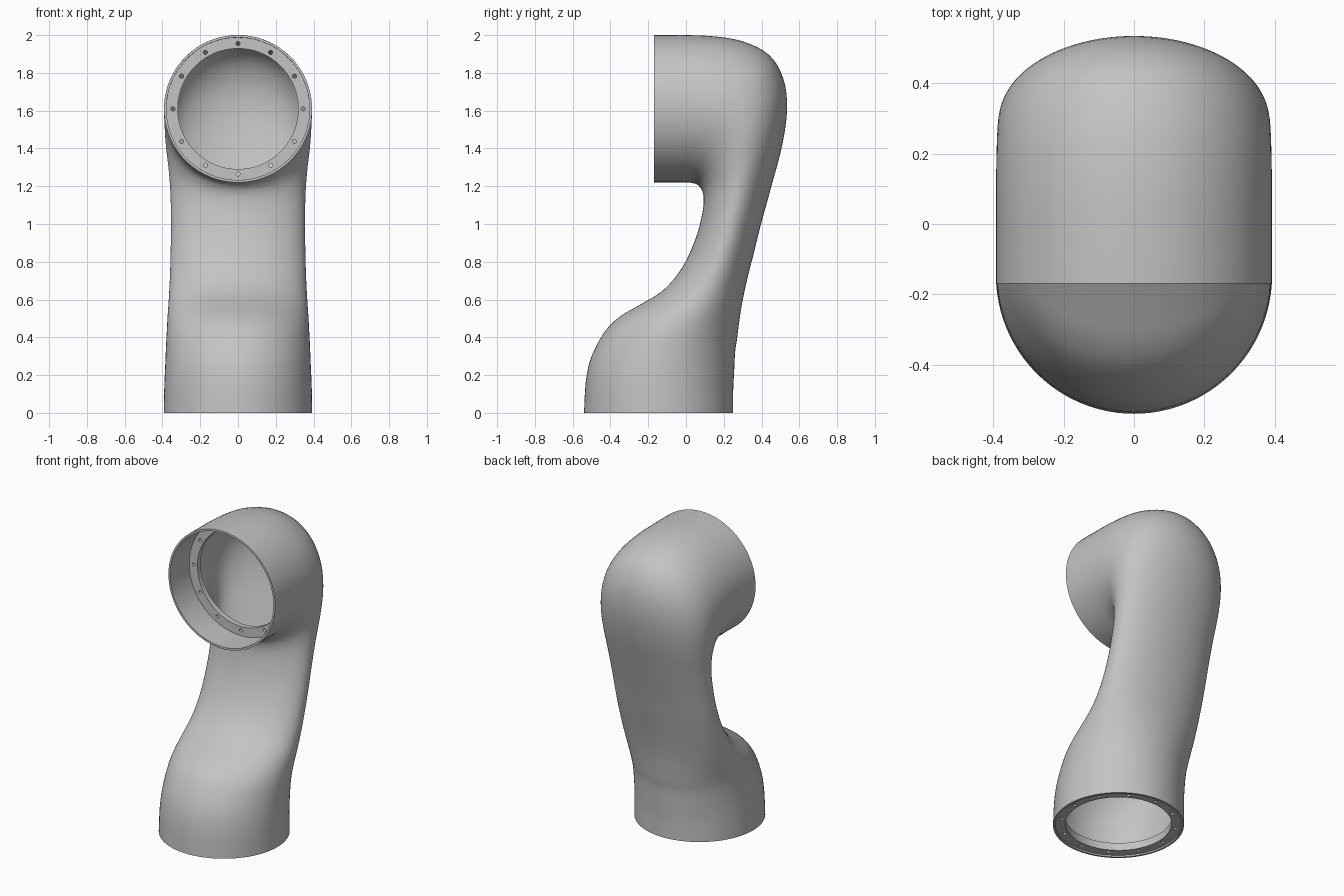
import bpy, bmesh, math
from mathutils import Vector, Matrix

cube = bpy.data.objects.get("Cube")
if cube:
    bpy.data.objects.remove(cube)

grey = bpy.data.materials.new("light_grey")
grey.use_nodes = True
grey.diffuse_color = (0.55, 0.55, 0.55, 1)
grey.node_tree.nodes["Principled BSDF"].inputs["Base Color"].default_value = (0.55, 0.55, 0.55, 1)


def make_object(name, bm):
    bmesh.ops.recalc_face_normals(bm, faces=bm.faces)
    mesh = bpy.data.meshes.new(name)
    bm.to_mesh(mesh)
    bm.free()
    mesh.materials.append(grey)
    obj = bpy.data.objects.new(name, mesh)
    bpy.context.collection.objects.link(obj)
    return obj


def smooth(obj):
    bpy.ops.object.select_all(action='DESELECT')
    obj.select_set(True)
    bpy.context.view_layer.objects.active = obj
    bpy.ops.object.shade_smooth_by_angle(angle=math.radians(35))


def loft_loop(rings):
    """Skin a closed series of vertex rings."""
    bm = bmesh.new()
    loops = [[bm.verts.new(p) for p in ring] for ring in rings]
    n = len(loops[0])
    for a, b in zip(loops, loops[1:] + loops[:1]):
        for i in range(n):
            j = (i + 1) % n
            bm.faces.new((a[i], a[j], b[j], b[i]))
    return bm


# Tube sections: front y, front z, back y, back z, half width
SECTIONS = [
    (-.54, 0, .25, 0, .393), (-.53, .17, .25, .12, .39),
    (-.50, .30, .255, .22, .385), (-.43, .43, .26, .32, .38),
    (-.35, .51, .27, .39, .376), (-.24, .575, .28, .47, .372),
    (-.12, .65, .295, .57, .366), (-.02, .77, .32, .69, .36),
    (.05, .92, .36, .85, .356), (.085, 1.05, .40, 1.01, .355),
    (.094, 1.13, .455, 1.21, .358), (.086, 1.175, .51, 1.42, .368),
    (.07, 1.2, .535, 1.61, .38), (.055, 1.211, .515, 1.77, .387),
    (.035, 1.217, .44, 1.895, .39), (.01, 1.22, .30, 1.967, .392),
    (-.02, 1.22, .13, 1.995, .392), (-.08, 1.22, -.05, 2, .392),
    (-.17, 1.22, -.17, 2, .392)]
WALL, SIDES, STEPS = 0.013, 96, 4


def refine(points):
    """Catmull-Rom interpolation of the section values."""
    vs = [Vector(p) for p in points]
    vs = [2 * vs[0] - vs[1]] + vs + [2 * vs[-1] - vs[-2]]
    out = []
    for a, b, c, d in zip(vs, vs[1:], vs[2:], vs[3:]):
        for k in range(STEPS):
            t = k / STEPS
            out.append(b + (c - a) * (t / 2) + (2 * a - 5 * b + 4 * c - d) * (t * t / 2)
                       + (3 * b - a - 3 * c + d) * (t ** 3 / 2))
    return out + [vs[-2]]


def section_ring(s, inset):
    front, back = Vector((0, s[0], s[1])), Vector((0, s[2], s[3]))
    mid, half = (front + back) / 2, (front - back) / 2
    half = half.normalized() * (half.length - inset)
    side = Vector((s[4] - inset, 0, 0))
    angles = [math.tau * i / SIDES for i in range(SIDES)]
    return [mid + half * math.cos(a) + side * math.sin(a) for a in angles]


# Hollow bent housing with thin open rims
stations = refine(SECTIONS)
outer = [section_ring(s, 0) for s in stations]
inner = [section_ring(s, WALL) for s in reversed(stations)]
smooth(make_object("bent_housing", loft_loop(outer + inner)))


def flange(name, matrix, thickness):
    """Flat ring with twelve bolt holes, thickness along local +z."""
    profile = [(.319, 0), (.385, 0), (.385, thickness), (.319, thickness)]
    rings = [[Vector((r * math.cos(math.tau * i / SIDES), r * math.sin(math.tau * i / SIDES), z))
              for i in range(SIDES)] for r, z in profile]
    bm = loft_loop(rings)
    bm.transform(matrix)
    ring = make_object(name, bm)
    # Bolt hole cutter
    bm = bmesh.new()
    for i in range(12):
        place = Matrix.Rotation(math.tau * i / 12, 4, 'Z') @ Matrix.Translation((.345, 0, thickness / 2))
        bmesh.ops.create_cone(bm, cap_ends=True, segments=16, radius1=.011, radius2=.011,
                              depth=thickness * 2, matrix=place)
    bm.transform(matrix)
    cutter = make_object(name + "_hole_cutter", bm)
    cutter.hide_render = True
    smooth(ring)
    mod = ring.modifiers.new("bolt_holes", 'BOOLEAN')
    mod.operation, mod.solver, mod.object = 'DIFFERENCE', 'EXACT', cutter
    bpy.ops.object.modifier_move_to_index(modifier=mod.name, index=0)
    bpy.ops.object.modifier_apply(modifier=mod.name)
    bpy.data.objects.remove(cutter)


# Mounting rings: nearly flush at the base, recessed in the upper opening
flange("base_flange", Matrix.Translation((0, -.145, .01)), .05)
flange("upper_flange", Matrix.Translation((0, .03, 1.61)) @ Matrix.Rotation(-math.pi / 2, 4, 'X'), .035)
